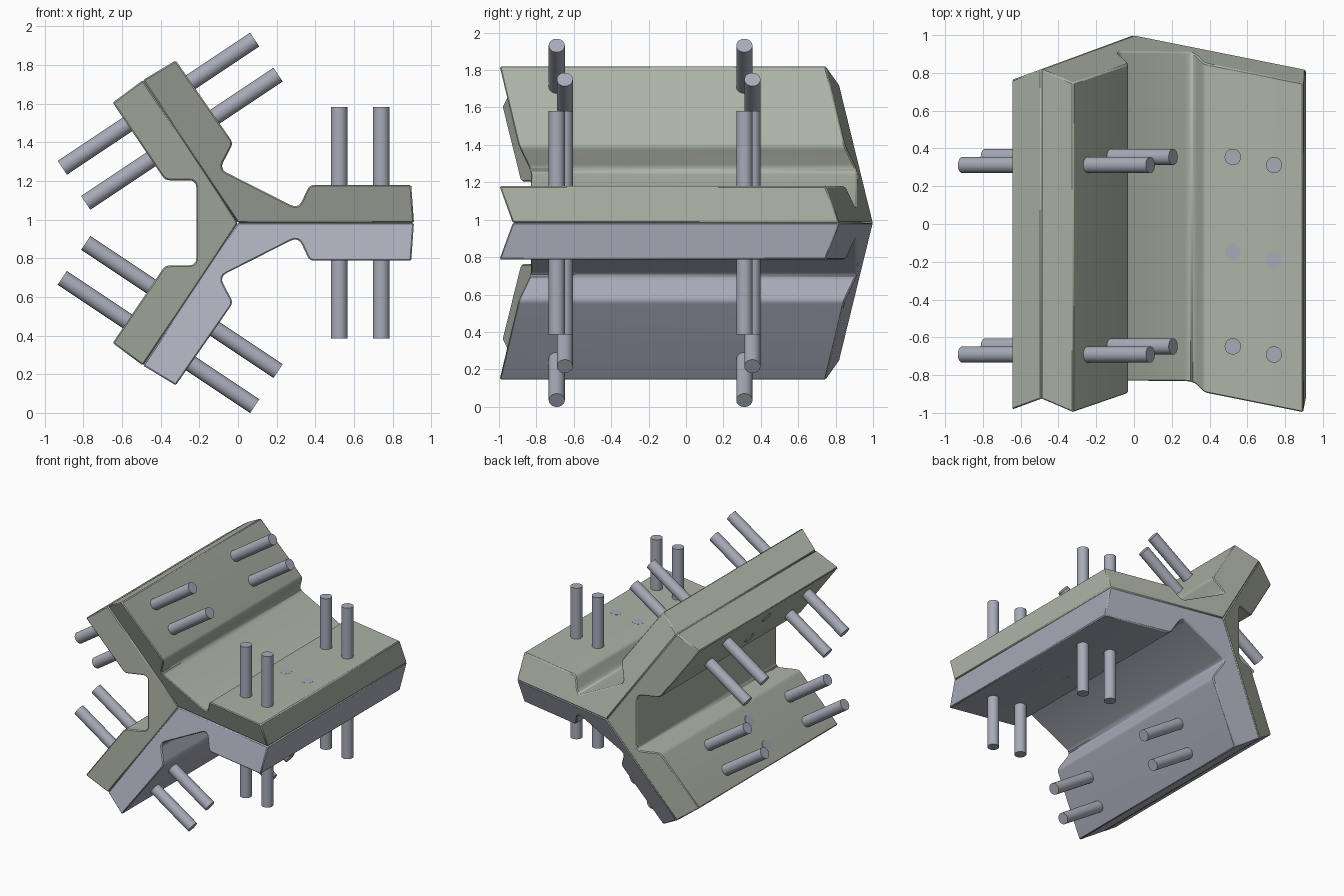
import bpy, bmesh, math
from mathutils import Vector, Matrix

if "Cube" in bpy.data.objects:
    bpy.data.objects.remove(bpy.data.objects["Cube"])

ZC = 0.983                       # height of the joint axis
DEPTH = 1.745                    # length of each clamp piece along y
ARM = math.radians(123.7)        # angle of the slanted arms


def material(name, rgb):
    m = bpy.data.materials.new(name)
    m.diffuse_color = (*rgb, 1)
    m.use_nodes = True
    m.node_tree.nodes["Principled BSDF"].inputs["Base Color"].default_value = m.diffuse_color
    return m


olive = material("olive grey", (0.42, 0.455, 0.385))
steel = material("blue grey", (0.39, 0.41, 0.48))


def fillet(points, steps=4):
    """Round the corners of a closed profile of (x, z, radius)."""
    out = []
    for i, (x, z, r) in enumerate(points):
        p = Vector((x, z))
        if r == 0:
            out.append(p)
            continue
        a = (Vector(points[i - 1][:2]) - p).normalized()
        b = (Vector(points[(i + 1) % len(points)][:2]) - p).normalized()
        s, e = p + a * r, p + b * r
        for k in range(steps + 1):
            t = k / steps
            out.append(s * (1 - t) ** 2 + p * 2 * t * (1 - t) + e * t * t)
    return out


def clamp(name, profile, slope, mat):
    """Prism along y whose two ends lie on parallel sloping planes."""
    bm = bmesh.new()
    pts = fillet(profile)
    rings = []
    for off in (1.0, 1.0 - DEPTH):
        rings.append([bm.verts.new((p.x, off + slope[0] * p.x + slope[1] * p.y, p.y + ZC))
                      for p in pts])
    back, front = rings
    bm.faces.new(back)
    bm.faces.new(front[::-1])
    n = len(pts)
    for i in range(n):
        j = (i + 1) % n
        bm.faces.new((back[i], front[i], front[j], back[j]))
    bmesh.ops.recalc_face_normals(bm, faces=bm.faces)
    me = bpy.data.meshes.new(name)
    bm.to_mesh(me)
    bm.free()
    me.materials.append(mat)
    ob = bpy.data.objects.new(name, me)
    bpy.context.collection.objects.link(ob)
    bev = ob.modifiers.new("edge chamfer", 'BEVEL')
    bev.width = 0.007
    bev.segments = 1
    bev.limit_method = 'ANGLE'
    bev.angle_limit = math.radians(28)
    bpy.context.view_layer.objects.active = ob
    ob.select_set(True)
    bpy.ops.object.shade_smooth_by_angle(angle=math.radians(25))
    ob.select_set(False)


# Clamp pieces, in x and height above the axis
side = [(0, 0, 0), (0.91, 0, 0), (0.896, 0.196, 0), (0.37, 0.196, 0.025),
        (0.312, 0.072, 0.045), (-0.095, 0.278, 0.04), (-0.025, 0.413, 0.025),
        (-0.322, 0.84, 0), (-0.492, 0.738, 0)]
clamp("upper_clamp", side, (-0.2, -0.378), olive)
clamp("lower_clamp", [(x, -z, r) for x, z, r in side], (-0.2, 0.378), steel)
half = [(-0.492, 0.738, 0), (-0.648, 0.622, 0), (-0.377, 0.22, 0.025), (-0.215, 0.22, 0.04)]
clamp("left_clamp", [(0, 0, 0)] + half + [(x, -z, r) for x, z, r in half[::-1]],
      (0.367, 0), olive)


def rod(name, angle, radius_out, y, length):
    bm = bmesh.new()
    bmesh.ops.create_cone(bm, cap_ends=True, segments=32, radius1=0.043,
                          radius2=0.043, depth=length)
    # Stand on the right arm, then swing about the joint axis
    bm.transform(Matrix.Translation((0, 0, ZC)) @ Matrix.Rotation(-angle, 4, 'Y')
                 @ Matrix.Translation((radius_out, y, 0)))
    me = bpy.data.meshes.new(name)
    bm.to_mesh(me)
    bm.free()
    me.materials.append(steel)
    ob = bpy.data.objects.new(name, me)
    bpy.context.collection.objects.link(ob)
    bpy.context.view_layer.objects.active = ob
    ob.select_set(True)
    bpy.ops.object.shade_smooth_by_angle(angle=math.radians(30))
    ob.select_set(False)


# Four long bolts and two flush pins through each arm
for arm, ang in (("right", 0), ("upper", ARM), ("lower", -ARM)):
    for r, dy in ((0.523, 0), (0.741, -0.043)):
        for y in (0.355, -0.648):
            rod(arm + "_arm_bolt", ang, r, y + dy, 1.196)
        rod(arm + "_arm_flush_pin", ang, r, -0.147 + dy, 0.394)
